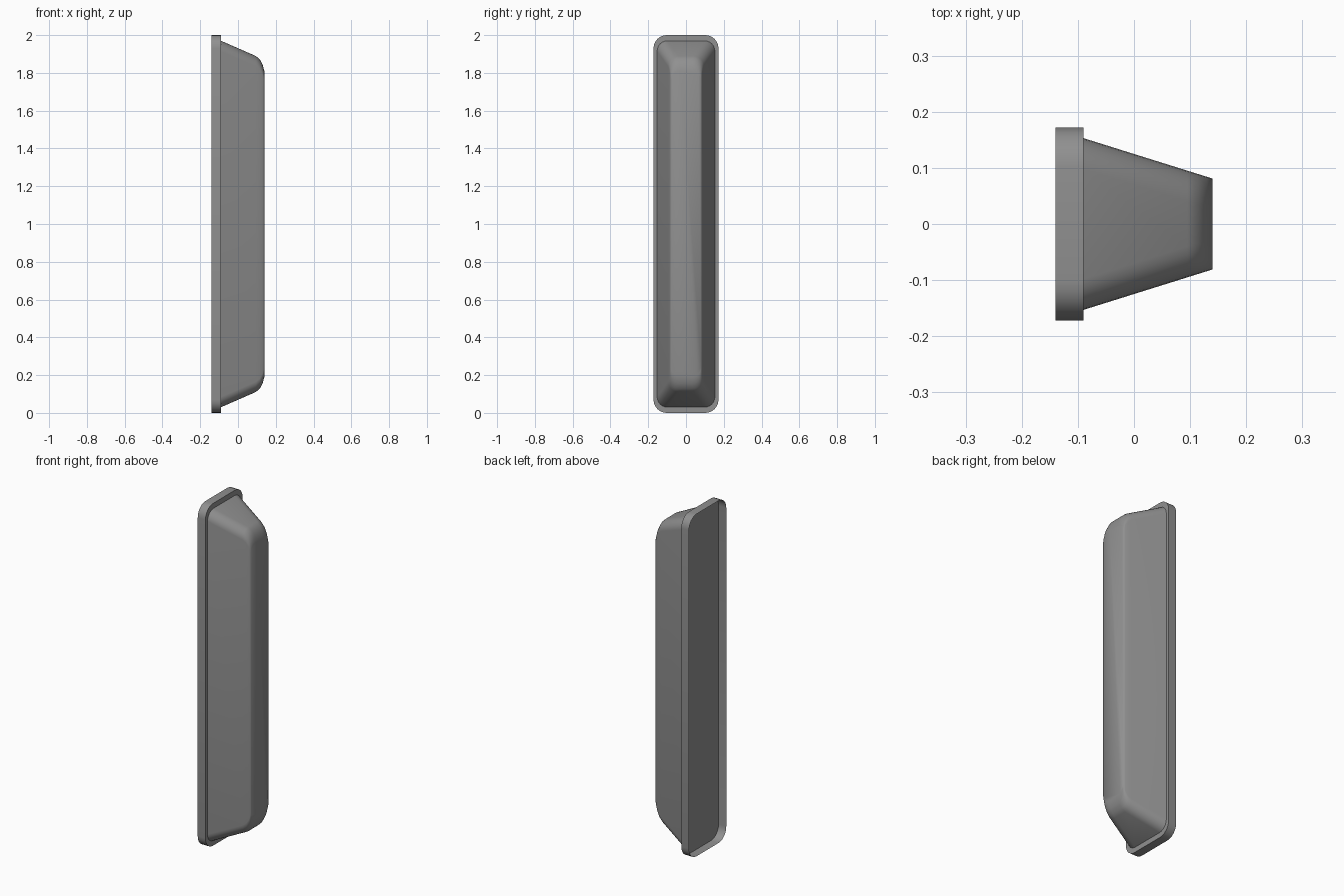
import bpy, bmesh, math

if "Cube" in bpy.data.objects:
    bpy.data.objects.remove(bpy.data.objects["Cube"])

grey = bpy.data.materials.new("mid grey")
grey.diffuse_color = (0.28, 0.28, 0.28, 1)
grey.use_nodes = True
grey.node_tree.nodes["Principled BSDF"].inputs["Base Color"].default_value = grey.diffuse_color


def ring(bm, x, half_y, half_z, radius, steps=6):
    """Rounded rectangle of vertices in the plane at x, centred on z = 1."""
    verts = []
    for i, (sy, sz) in enumerate([(1, 1), (-1, 1), (-1, -1), (1, -1)]):
        for k in range(steps + 1):
            a = math.radians(90 * (i + k / steps))
            verts.append(bm.verts.new((
                x,
                sy * (half_y - radius) + radius * math.cos(a),
                1 + sz * (half_z - radius) + radius * math.sin(a))))
    return verts


def loft(name, sections, angle, close):
    """Skin a row of rounded rectangles, optionally capping both ends."""
    bm = bmesh.new()
    rings = [ring(bm, *s) for s in sections]
    for a, b in zip(rings, rings[1:]):
        n = len(a)
        for i in range(n):
            j = (i + 1) % n
            bm.faces.new((a[i], a[j], b[j], b[i]))
    if close:
        bm.faces.new(rings[0][::-1])
        bm.faces.new(rings[-1])
    bm.normal_update()
    mesh = bpy.data.meshes.new(name)
    bm.to_mesh(mesh)
    bm.free()
    mesh.materials.append(grey)
    obj = bpy.data.objects.new(name, mesh)
    bpy.context.collection.objects.link(obj)
    bpy.ops.object.select_all(action='DESELECT')
    obj.select_set(True)
    bpy.context.view_layer.objects.active = obj
    bpy.ops.object.shade_smooth_by_angle(angle=math.radians(angle))
    return obj


# Thin mounting flange, open at the back, with a ledge around the cover
loft("mounting_flange", [
    (-0.14, 0.172, 1.0, 0.07),
    (-0.09, 0.172, 1.0, 0.07),
    (-0.09, 0.153, 0.97, 0.055)], 40, False)


# Tapered cover with rounded-off ends and a flat back panel
def taper(x):
    return 0.153 - (x + 0.09) * 0.072 / 0.23


profile = [(-0.09, 0.97, 0.055), (0.095, 0.889, 0.055),
           (0.115, 0.872, 0.054), (0.13, 0.845, 0.052), (0.14, 0.808, 0.05)]
loft("tapered_cover", [(x, taper(x), h, r) for x, h, r in profile], 80, True)
